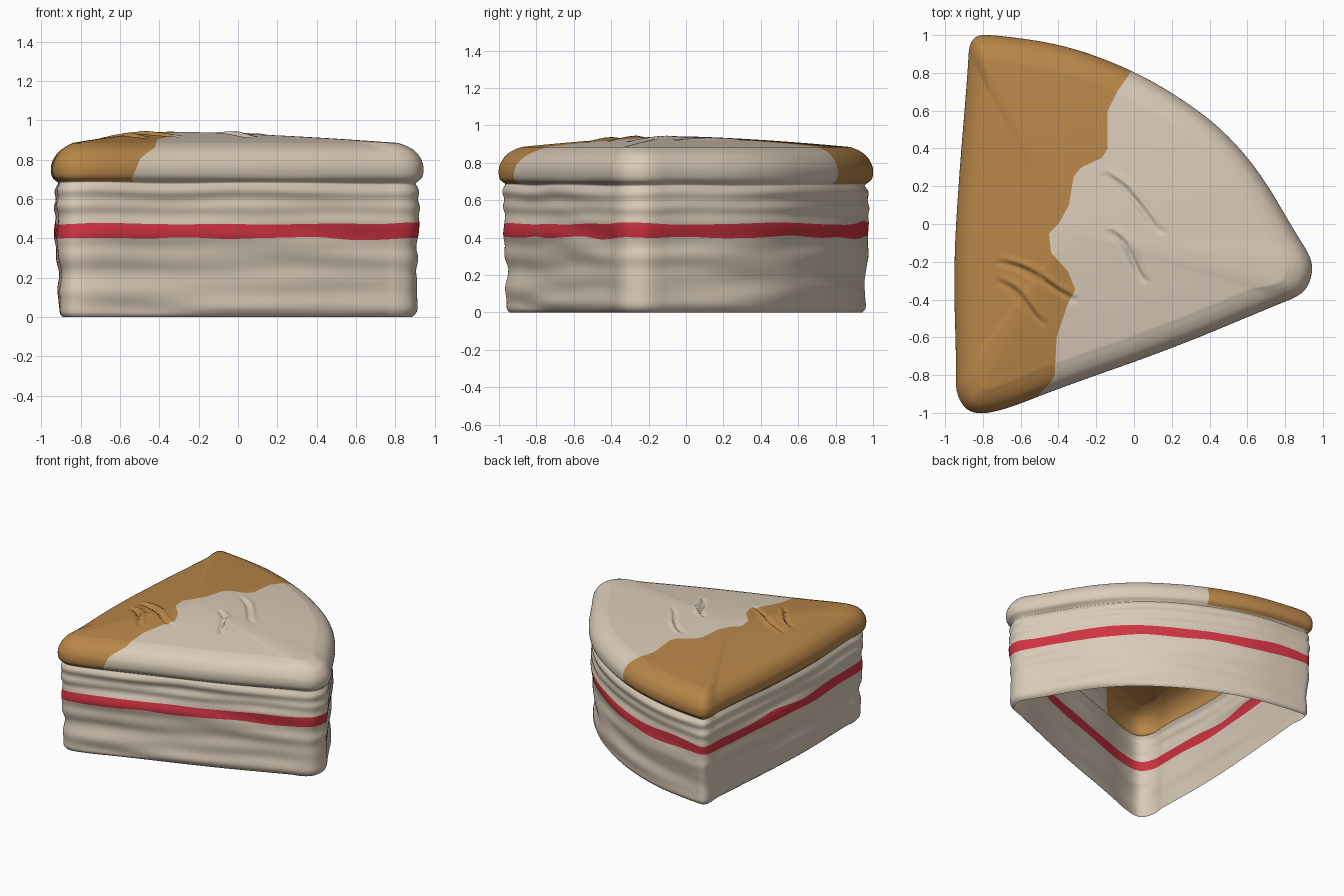
import bpy, bmesh, math
from mathutils import Vector, noise

cube = bpy.data.objects.get("Cube")
if cube:
    bpy.data.objects.remove(cube)

SEGMENTS = 320
TOP_RINGS = 60
CENTRE = Vector((-0.35, -0.05))


def material(name, rgb):
    mat = bpy.data.materials.new(name)
    mat.use_nodes = True
    mat.diffuse_color = (*rgb, 1)
    bsdf = mat.node_tree.nodes["Principled BSDF"]
    bsdf.inputs["Base Color"].default_value = (*rgb, 1)
    bsdf.inputs["Roughness"].default_value = 0.8
    return mat


def round_off(points, closed, passes=4):
    """Corner-cutting subdivision."""
    for _ in range(passes):
        pairs = list(zip(points, points[1:] + points[:1] if closed else points[1:]))
        cut = [p for a, b in pairs for p in (a.lerp(b, 0.25), a.lerp(b, 0.75))]
        points = cut if closed else [points[0]] + cut + [points[-1]]
    return points


def resample(points, count):
    """Evenly spaced points on a closed path."""
    loop = points + points[:1]
    lengths = [(b - a).length for a, b in zip(loop, loop[1:])]
    step, out, i, start = sum(lengths) / count, [], 0, 0.0
    for k in range(count):
        while start + lengths[i] < k * step:
            start += lengths[i]
            i += 1
        out.append(loop[i].lerp(loop[i + 1], (k * step - start) / lengths[i]))
    return out


def interpolate(table, v):
    for (a, fa), (b, fb) in zip(table, table[1:]):
        if v <= b:
            return fa + (fb - fa) * max(0, (v - a) / (b - a))
    return table[-1][1]


# Wedge outline seen from above
outline = [Vector(p) for p in (
    (-.87, 1), (-.72, 1), (-.35, .945), (0, .81), (.25, .665), (.47, .5),
    (.67, .27), (.85, -.04), (.94, -.18), (.945, -.27), (.9, -.37), (.75, -.43),
    (.2, -.66), (-.4, -.87), (-.7, -.99), (-.87, -1.01), (-.945, -.9),
    (-.94, -.75), (-.955, -.25), (-.93, .2), (-.88, .8))]
outline = resample(round_off(outline, True), SEGMENTS)

# Direction and slant factor for insetting each outline point
inward = []
for i, p in enumerate(outline):
    tangent = (outline[(i + 1) % SEGMENTS] - outline[i - 1]).normalized()
    normal = Vector((tangent.y, -tangent.x))
    to_centre = (CENTRE - p).normalized()
    inward.append(to_centre / max(0.35, abs(normal.dot(to_centre))))

# Side profile as (inset, height), from the open rim to the rounded shoulder
profile = round_off([Vector(p) for p in (
    (.06, 0), (.04, .02), (.035, .1), (.042, .22), (.028, .3), (.03, .36),
    (.02, .43), (.022, .48), (.034, .52), (.02, .56), (.032, .6), (.016, .64),
    (.032, .67), (.04, .68), (.03, .69), (.004, .71), (-.002, .75), (.004, .79),
    (.035, .84), (.08, .868), (.13, .885))], False, 2)

# Score marks in the crust, as start and end
scars = [(Vector(a), Vector(b)) for a, b in (
    ((-.17, .27), (.17, -.04)), ((-.14, -.03), (.08, -.3)),
    ((-.73, -.2), (-.29, -.39)), ((-.73, -.3), (-.46, -.52)))]


def scar_height(p):
    height = 0
    for a, b in scars:
        along = (b - a).normalized()
        t = (p - a).dot(along) / (b - a).length
        if 0 < t < 1:
            off = (p - a).cross(along) + 0.02 * math.sin(t * 5)
            shape = 0.6 * math.exp(-((off + .026) / .015) ** 2) - math.exp(-(off / .014) ** 2)
            height += 0.022 * shape * math.sin(math.pi * t) ** 0.6
    return height


bm = bmesh.new()
rings = []

# Layered, slightly lumpy sides
for inset, z in profile:
    lumpy = min(1, z / 0.04) * max(0, min(1, (0.72 - z) / 0.05))
    ring = []
    for p, d in zip(outline, inward):
        lump = noise.noise(Vector((p.x * 1.6, p.y * 1.6, z * 11))) * 0.016 * lumpy
        q = p + d * (inset + lump)
        sag = noise.noise(Vector((p.x * 2, p.y * 2, 5))) * 0.012 * lumpy
        ring.append(bm.verts.new((q.x, q.y, z + sag)))
    rings.append(ring)

# Low domed top
rim = [v.co.copy() for v in rings[-1]]
for k in range(1, TOP_RINGS):
    s = 1 - k / TOP_RINGS
    ring = []
    for p in rim:
        q = CENTRE + (p.xy - CENTRE) * s
        z = p.z + 0.057 * (1 - s ** 1.5) + scar_height(q)
        ring.append(bm.verts.new((q.x, q.y, z)))
    rings.append(ring)

for low, high in zip(rings, rings[1:]):
    for i in range(SEGMENTS):
        j = (i + 1) % SEGMENTS
        bm.faces.new((low[i], low[j], high[j], high[i]))
peak = bm.verts.new((CENTRE.x, CENTRE.y, 0.942))
for i in range(SEGMENTS):
    bm.faces.new((rings[-1][i], rings[-1][(i + 1) % SEGMENTS], peak))

# Ragged edge of the browned crust: x limit for each y
crust_edge = [
    (-.9, -.48), (-.8, -.42), (-.6, -.41), (-.42, -.35), (-.35, -.31), (-.25, -.35),
    (-.15, -.44), (-.05, -.45), (0, -.4), (.1, -.345), (.25, -.32), (.3, -.28),
    (.35, -.17), (.4, -.14), (.6, -.14), (.7, -.09), (.8, -.02)]


def crust(co):
    limit = interpolate(crust_edge, co.y)
    if co.y < -0.7:
        limit -= max(0, 0.85 - co.z) * 0.4
    return min(limit - co.x, co.z - 0.688)


def jam(co):
    wave = noise.noise(Vector((co.x * 2.5, co.y * 2.5, 1))) * 0.018
    thick = 0.037 + noise.noise(Vector((co.x * 3, co.y * 3, 9))) * 0.01
    return thick - abs(co.z - 0.437 - wave)


def cut_along(field):
    """Cut new edges where the field changes sign."""
    value = {v: field(v.co) for v in bm.verts}
    made = []
    for e in [e for e in bm.edges if value[e.verts[0]] * value[e.verts[1]] < 0]:
        a, b = e.verts
        t = value[a] / (value[a] - value[b])
        made.append(bmesh.utils.edge_split(e, a, min(.98, max(.02, t)))[1])
    bmesh.ops.connect_verts(bm, verts=made)


cut_along(crust)
cut_along(jam)
bmesh.ops.recalc_face_normals(bm, faces=bm.faces)
for f in bm.faces:
    f.smooth = True
    c = f.calc_center_median()
    f.material_index = 1 if crust(c) > 0 else 2 if jam(c) > 0 else 0

mesh = bpy.data.meshes.new("layered_wedge")
bm.to_mesh(mesh)
bm.free()
for mat in (material("cream dough", (.70, .60, .48)),
            material("browned crust", (.48, .24, .065)),
            material("red filling", (.63, .034, .054))):
    mesh.materials.append(mat)
wedge = bpy.data.objects.new("layered_wedge", mesh)
bpy.context.collection.objects.link(wedge)
